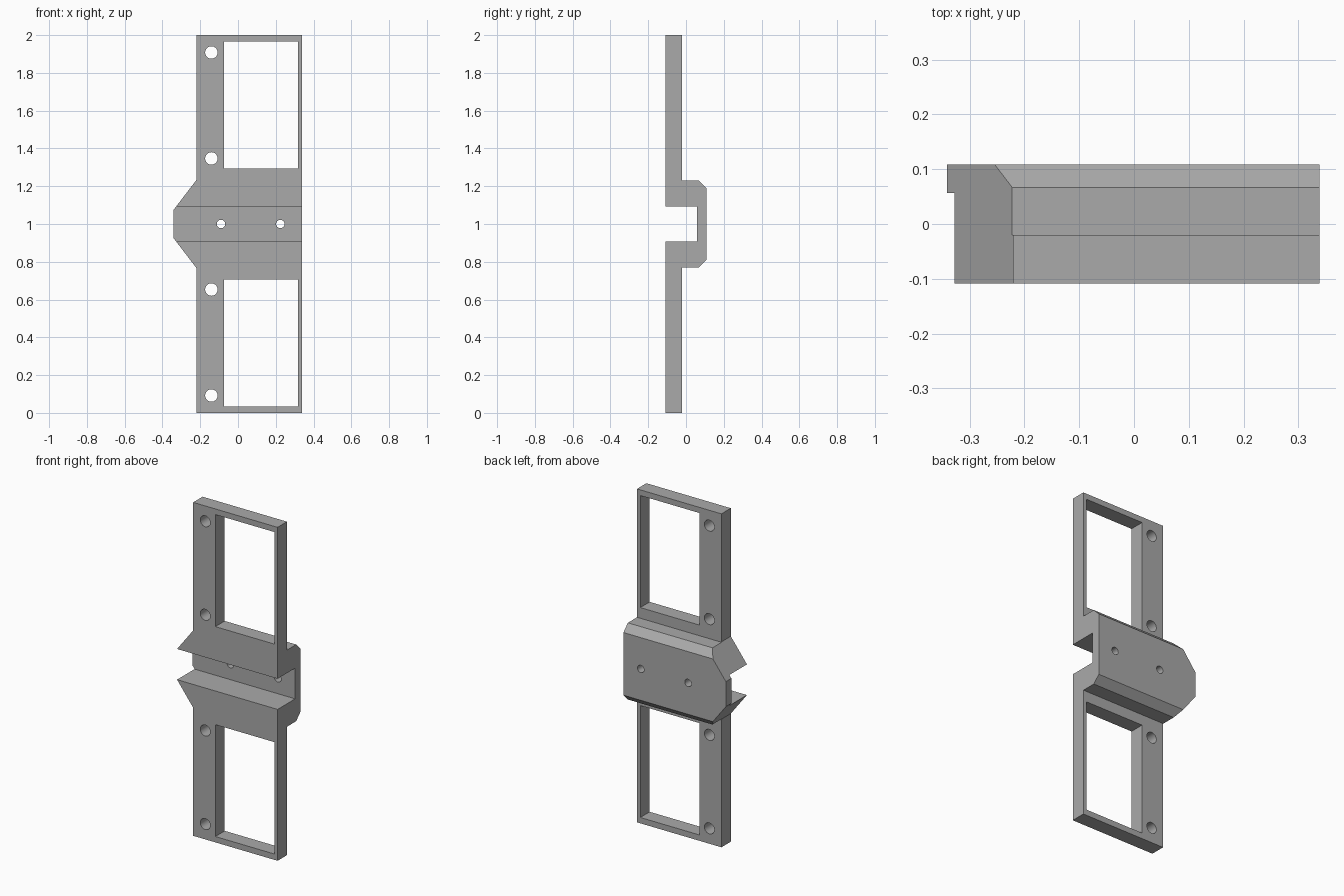
import bpy
import bmesh
from mathutils import Vector

cube = bpy.data.objects.get("Cube")
if cube:
    bpy.data.objects.remove(cube, do_unlink=True)

grey = bpy.data.materials.new("plain grey")
grey.use_nodes = True
colour = (0.4, 0.4, 0.4, 1)
grey.diffuse_color = colour
grey.node_tree.nodes["Principled BSDF"].inputs["Base Color"].default_value = colour


def prism(name, points, sweep):
    """Solid made by sweeping a closed outline along a vector."""
    bm = bmesh.new()
    face = bm.faces.new([bm.verts.new(p) for p in points])
    swept = bmesh.ops.extrude_face_region(bm, geom=[face])["geom"]
    verts = [v for v in swept if isinstance(v, bmesh.types.BMVert)]
    bmesh.ops.translate(bm, verts=verts, vec=Vector(sweep))
    bmesh.ops.recalc_face_normals(bm, faces=bm.faces)
    mesh = bpy.data.meshes.new(name)
    bm.to_mesh(mesh)
    bm.free()
    mesh.materials.append(grey)
    obj = bpy.data.objects.new(name, mesh)
    bpy.context.collection.objects.link(obj)
    return obj


def apply_boolean(target, tool, operation):
    mod = target.modifiers.new(operation, "BOOLEAN")
    mod.operation, mod.solver, mod.object = operation, "EXACT", tool
    bpy.context.view_layer.objects.active = target
    bpy.ops.object.modifier_apply(modifier=mod.name)
    bpy.data.objects.remove(tool, do_unlink=True)


def mirrored(half):
    """Complete a bottom-half outline about the middle height."""
    return half + [(a, 2 - z) for a, z in reversed(half)]


# Side profile: thin plate, raised back block with chamfers, front channel
back = mirrored([(-0.02, 0), (-0.02, 0.77), (0.067, 0.77), (0.109, 0.812)])
channel = [(-0.109, 2), (-0.109, 1.092), (0.057, 1.092),
           (0.057, 0.908), (-0.109, 0.908), (-0.109, 0)]
bracket = prism("mounting_bracket", [(-0.4, y, z) for y, z in back + channel], (0.739, 0, 0))

# Front outline: straight plate with a tapered tab on its right
edge = mirrored([(-0.221, -0.1), (-0.221, 0.768), (-0.341, 0.925)])
outline = edge + [(0.5, 2.1), (0.5, -0.1)]
apply_boolean(bracket, prism("outline", [(x, -0.3, z) for x, z in outline], (0, 0.6, 0)), "INTERSECT")

# Two rectangular windows
for low, high in ((0.035, 0.706), (1.294, 1.966)):
    corners = [(-0.074, low), (0.317, low), (0.317, high), (-0.074, high)]
    apply_boolean(bracket, prism("window", [(x, -0.3, z) for x, z in corners], (0, 0.6, 0)), "DIFFERENCE")

# Screw holes: four in the plate and two small ones in the channel
holes = [(-0.141, z, 0.033) for z in (0.092, 0.653, 1.347, 1.908)]
holes += [(-0.09, 1, 0.022), (0.224, 1, 0.022)]
for x, z, radius in holes:
    bpy.ops.mesh.primitive_cylinder_add(vertices=32, radius=radius, depth=0.6,
                                        location=(x, 0, z), rotation=(1.5708, 0, 0))
    drill = bpy.context.object
    drill.data.materials.append(grey)
    apply_boolean(bracket, drill, "DIFFERENCE")

# Smooth hole walls with crisp edges
bpy.ops.object.select_all(action="DESELECT")
bracket.select_set(True)
bpy.context.view_layer.objects.active = bracket
bpy.ops.object.shade_smooth_by_angle(angle=0.5)
